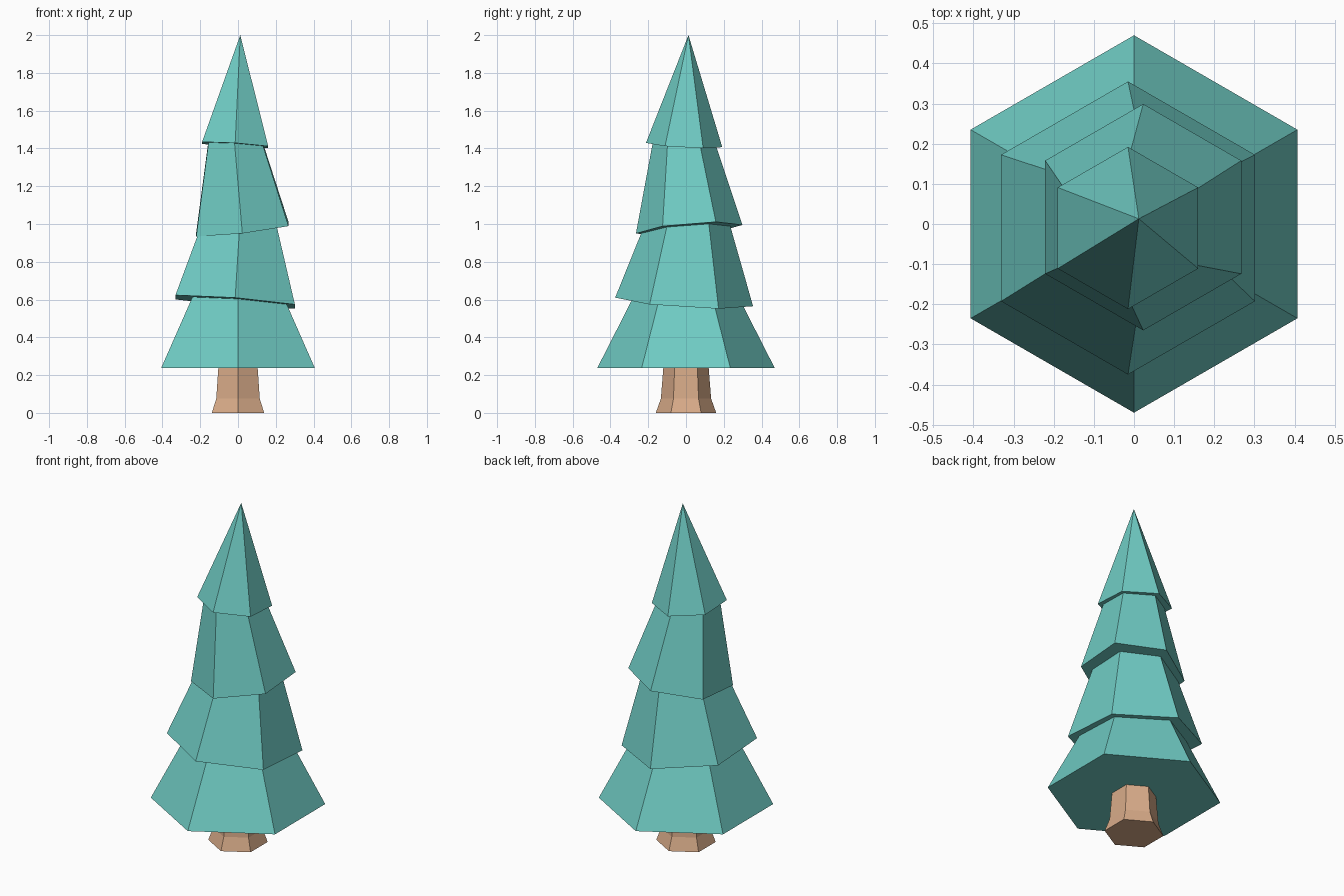
import bpy, bmesh
from math import cos, sin, radians

if "Cube" in bpy.data.objects:
    bpy.data.objects.remove(bpy.data.objects["Cube"])


def material(name, color):
    m = bpy.data.materials.new(name)
    m.diffuse_color = (*color, 1)
    m.use_nodes = True
    m.node_tree.nodes["Principled BSDF"].inputs["Base Color"].default_value = m.diffuse_color
    return m


def ring(bm, centre, radius, slope):
    """Hexagon with a corner on +y, tilted by slope (dz/dx, dz/dy)."""
    cx, cy, cz = centre
    if radius == 0:
        return [bm.verts.new(centre)] * 6
    out = []
    for k in range(6):
        a = radians(30 + 60 * k)
        dx, dy = radius * cos(a), radius * sin(a)
        out.append(bm.verts.new((cx + dx, cy + dy, cz + slope[0] * dx + slope[1] * dy)))
    return out


def hex_loft(name, sections, mat, slope=(0, 0)):
    """Closed six-sided solid through (centre, radius) sections, bottom to top."""
    bm = bmesh.new()
    rings = [ring(bm, c, r, slope) for c, r in sections]
    for low, high in zip(rings, rings[1:]):
        for i in range(6):
            j = (i + 1) % 6
            corners = [low[i], low[j], high[j], high[i]]
            bm.faces.new(list(dict.fromkeys(corners)))
    bm.faces.new(rings[0][::-1])
    if sections[-1][1] > 0:
        bm.faces.new(rings[-1])
    bmesh.ops.recalc_face_normals(bm, faces=bm.faces)
    me = bpy.data.meshes.new(name)
    bm.to_mesh(me)
    bm.free()
    me.materials.append(mat)
    ob = bpy.data.objects.new(name, me)
    bpy.context.collection.objects.link(ob)
    return ob


bark = material("bark", (0.69, 0.41, 0.25))
needles = material("needles", (0.16, 0.60, 0.55))

# Trunk with flared foot
hex_loft("trunk", [((0, 0, 0), 0.16), ((0, 0, 0.075), 0.133), ((0, 0, 0.24), 0.12)], bark)

# Foliage tiers, each one tilted a little differently
tiers = [
    ("foliage_bottom", (0, 0, 0.237), 0.47, (0, 0, 0.63), 0.27, (0, 0)),
    ("foliage_lower", (-0.015, -0.01, 0.5875), 0.365, (0.012, 0.013, 1.025), 0.215, (-0.078, -0.062)),
    ("foliage_upper", (0.023, 0.017, 0.9725), 0.282, (-0.02, -0.017, 1.46), 0.156, (0.113, 0.08)),
    ("foliage_top", (-0.015, -0.01, 1.418), 0.202, (0.012, 0.013, 2.0), 0, (-0.065, -0.055)),
]
for name, base, r0, top, r1, slope in tiers:
    hex_loft(name, [(base, r0), (top, r1)], needles, slope)
